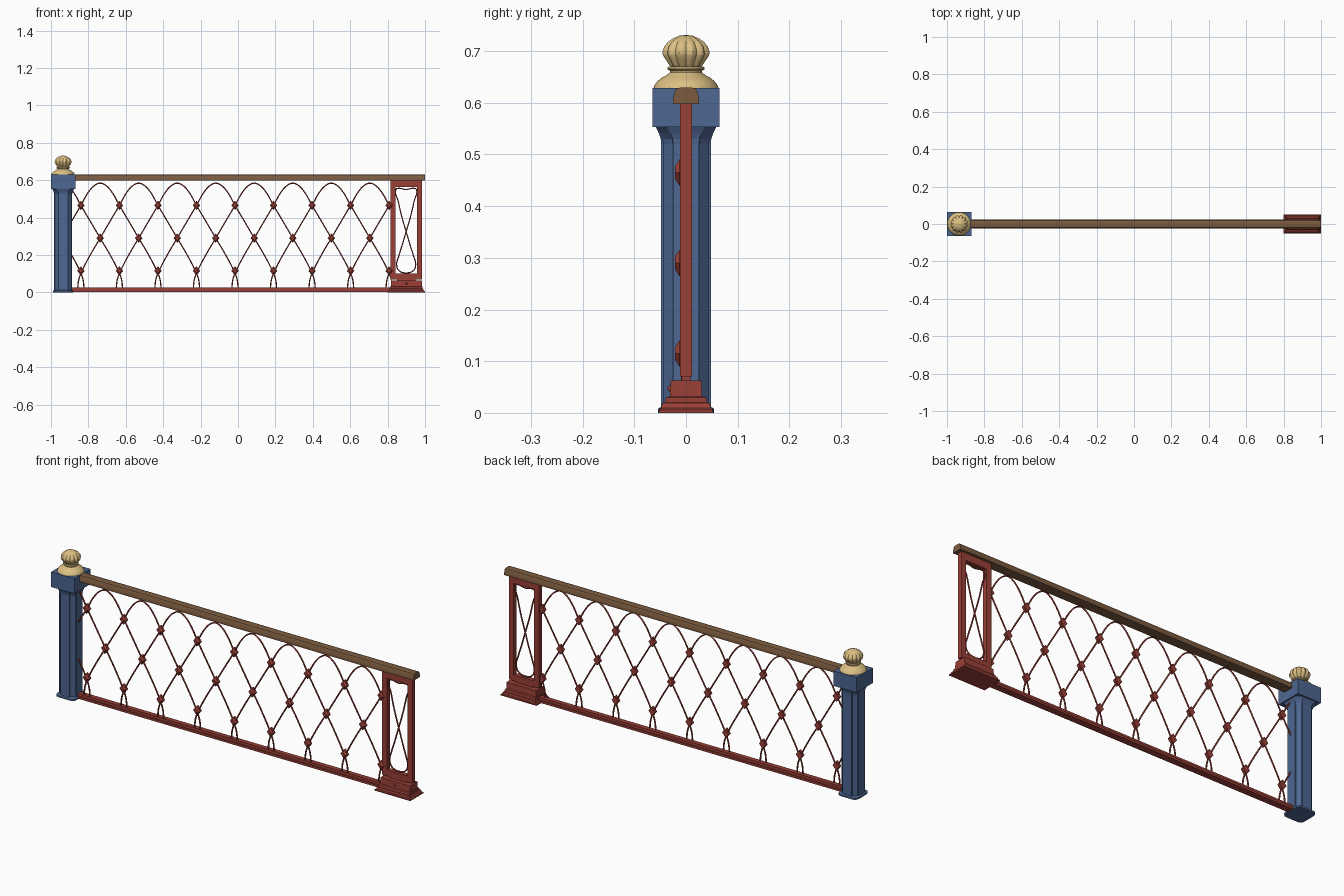
import bpy, bmesh, math
from mathutils import Vector

if "Cube" in bpy.data.objects:
    bpy.data.objects.remove(bpy.data.objects["Cube"])


def material(name, rgb):
    m = bpy.data.materials.new(name)
    m.diffuse_color = (*rgb, 1)
    m.use_nodes = True
    m.node_tree.nodes["Principled BSDF"].inputs["Base Color"].default_value = m.diffuse_color
    return m


BLUE = material("blue_paint", (0.075, 0.135, 0.29))
RED = material("red_iron", (0.32, 0.05, 0.038))
WOOD = material("wood", (0.2, 0.105, 0.05))
GOLD = material("gold", (0.72, 0.53, 0.23))


def add(name, bm, mat):
    bmesh.ops.recalc_face_normals(bm, faces=bm.faces)
    me = bpy.data.meshes.new(name)
    bm.to_mesh(me)
    bm.free()
    me.materials.clear()
    me.materials.append(mat)
    ob = bpy.data.objects.new(name, me)
    bpy.context.collection.objects.link(ob)
    return ob


def smooth(ob, degrees):
    bpy.context.view_layer.objects.active = ob
    ob.select_set(True)
    bpy.ops.object.shade_smooth_by_angle(angle=math.radians(degrees))
    ob.select_set(False)


def loft(bm, rings):
    """Skin a stack of equal-length point rings and cap the ends."""
    vs = [[bm.verts.new(p) for p in r] for r in rings]
    n = len(vs[0])
    for a, b in zip(vs, vs[1:]):
        for i in range(n):
            bm.faces.new((a[i], a[(i + 1) % n], b[(i + 1) % n], b[i]))
    bm.faces.new(vs[0][::-1])
    bm.faces.new(vs[-1])


def rect(cx, hx, hy, z):
    return [(cx - hx, -hy, z), (cx + hx, -hy, z), (cx + hx, hy, z), (cx - hx, hy, z)]


def box(bm, x0, x1, hy, z0, z1):
    c, h = (x0 + x1) / 2, (x1 - x0) / 2
    loft(bm, [rect(c, h, hy, z0), rect(c, h, hy, z1)])


def wires(name, paths, radius, y, cyclic=False, clip=None):
    """Sweep thin rods along smooth x-z paths, optionally trimmed in x."""
    cu = bpy.data.curves.new(name, 'CURVE')
    cu.dimensions = '3D'
    cu.bevel_depth, cu.bevel_resolution, cu.resolution_u = radius, 1, 5
    cu.use_fill_caps = True
    for pts in paths:
        s = cu.splines.new('BEZIER')
        s.bezier_points.add(len(pts) - 1)
        s.use_cyclic_u = cyclic
        for bp, (x, z) in zip(s.bezier_points, pts):
            bp.co = (x, y, z)
            bp.handle_left_type = bp.handle_right_type = 'AUTO'
    tmp = bpy.data.objects.new(name + "_path", cu)
    bpy.context.collection.objects.link(tmp)
    bpy.context.view_layer.update()
    me = bpy.data.meshes.new_from_object(tmp.evaluated_get(bpy.context.evaluated_depsgraph_get()))
    bm = bmesh.new()
    bm.from_mesh(me)
    bpy.data.objects.remove(tmp)
    for x, d in zip(clip or (), (-1, 1)):
        bmesh.ops.bisect_plane(bm, geom=bm.verts[:] + bm.edges[:] + bm.faces[:],
                               plane_co=(x, 0, 0), plane_no=(d, 0, 0), clear_outer=True)
    add(name, bm, RED)


# Post: shaft with recessed corner chamfers, rounded foot, flared neck and square block
PX = -0.935


def section(z, h, f, a, b):
    """Square of half-width h, faces flat to f, corners running (a, b) to (b, a)."""
    quarter = [(h, -f), (h, f), (a, b), (b, a)]
    pts = []
    for k in range(4):
        c, s = round(math.cos(k * math.pi / 2)), round(math.sin(k * math.pi / 2))
        pts += [(PX + c * x - s * y, s * x + c * y, z) for x, y in quarter]
    return pts


bm = bmesh.new()
loft(bm, [section(*r) for r in [(0, .054, .03, .052, .042), (.008, .054, .03, .052, .042),
                                (.012, .048, .025, .0435, .0255), (.52, .048, .025, .0435, .0255),
                                (.53, .049, .026, .0455, .0265), (.542, .053, .03, .051, .032),
                                (.556, .06, .038, .06, .04)]])
add("post_shaft", bm, BLUE)
bm = bmesh.new()
box(bm, -1, -0.87, 0.065, 0.553, 0.629)
add("post_block", bm, BLUE)

# Finial: domed foot and collar, then a fluted bulb
N = 48


def turned(name, profile, lobes=0, depth=0):
    bm = bmesh.new()
    rings = []
    for r, z in profile:
        ring = []
        for i in range(N):
            a = math.tau * i / N
            k = r * (1 - depth * (1 - abs(math.sin(a * lobes / 2)))) if lobes else r
            ring.append((PX + k * math.cos(a), k * math.sin(a), z))
        rings.append(ring)
    loft(bm, rings)
    smooth(add(name, bm, GOLD), 35)


turned("finial_foot", [(.063, .628), (.061, .634), (.055, .642), (.046, .649), (.037, .654), (.031, .659),
                       (.031, .662), (.035, .664), (.036, .667), (.034, .67), (.028, .671)])
turned("finial_bulb", [(.03, .669), (.034, .674), (.041, .684), (.046, .692), (.0475, .697), (.044, .708),
                       (.036, .718), (.025, .725), (.013, .73), (.002, .731)], 12, 0.12)

# Handrail with softly crowned top
half = [(.025, .598), (.025, .609), (.021, .624), (.018, .628), (.008, .63)]
prof = half + [(-y, z) for y, z in reversed(half)]
bm = bmesh.new()
loft(bm, [[(x, y, z) for y, z in prof] for x in (-0.875, 1.0)])
add("handrail", bm, WOOD)

# Bottom rail
bm = bmesh.new()
box(bm, -0.9, 0.83, 0.017, 0.001, 0.012)
box(bm, -0.9, 0.83, 0.012, 0.012, 0.025)
add("bottom_rail", bm, RED)

# Lattice: interlaced arched rods repeating along the rail
STEP, C0 = 0.206, -0.737
leg = [(.028, .573), (.06, .54), (.103, .465), (.155, .377), (.206, .29),
       (.258, .202), (.303, .115), (.32, .07), (.326, .022)]
arch = [(-x, z) for x, z in reversed(leg)] + [(0, .584)] + leg
wires("lattice_rods", [[(C0 + k * STEP + x, z) for x, z in arch] for k in range(-3, 11)],
      0.0038, -0.006, clip=(-0.89, 0.822))

# Diamond bosses at the crossings
bm = bmesh.new()


def diamond(x, z):
    def ring(s, y):
        return [(x + s * .02, y, z), (x, y, z + s * .025), (x - s * .02, y, z), (x, y, z - s * .025)]
    loft(bm, [ring(.9, .002), ring(1, 0), ring(1, -.013), ring(.5, -.021)])


for k in range(9):
    for z in (0.115, 0.465):
        diamond(C0 - STEP / 2 + k * STEP, z)
    if k < 8:
        diamond(C0 + k * STEP, 0.29)
add("lattice_bosses", bm, RED)

# End panel frame
bm = bmesh.new()
box(bm, 0.815, 0.841, 0.0116, 0.07, 0.6)
box(bm, 0.957, 0.983, 0.0116, 0.07, 0.6)
box(bm, 0.841, 0.957, 0.0116, 0.07, 0.1)
box(bm, 0.841, 0.957, 0.0116, 0.562, 0.6)
box(bm, 0.85, 0.948, 0.009, 0.06, 0.071)
add("panel_frame", bm, RED)

# Figure-eight rod inside the panel
CX, H = 0.899, 0.325
side = [(.051, .148), (.041, .19), (.022, .25), (0, H), (-.022, .4), (-.042, .485), (-.055, .55)]
loop = ([(CX + x, z) for x, z in side] + [(CX - .045, .556), (CX, .55), (CX + .045, .556)]
        + [(CX - x, z) for x, z in reversed(side)] + [(CX - .038, .116), (CX, .104), (CX + .038, .116)])
wires("panel_loop", [loop], 0.0036, 0, cyclic=True)

# Stepped panel base with a small stud
bm = bmesh.new()
loft(bm, [rect(0.9, *r) for r in [(.1, .052, 0), (.1, .052, .006), (.094, .048, .009), (.09, .046, .019),
                                  (.086, .041, .02), (.086, .039, .03), (.083, .031, .032), (.083, .03, .063)]])
stud = bmesh.ops.create_uvsphere(bm, u_segments=10, v_segments=6, radius=0.006)
bmesh.ops.translate(bm, vec=Vector((0.9, -0.03, 0.047)), verts=stud["verts"])
add("panel_base", bm, RED)
